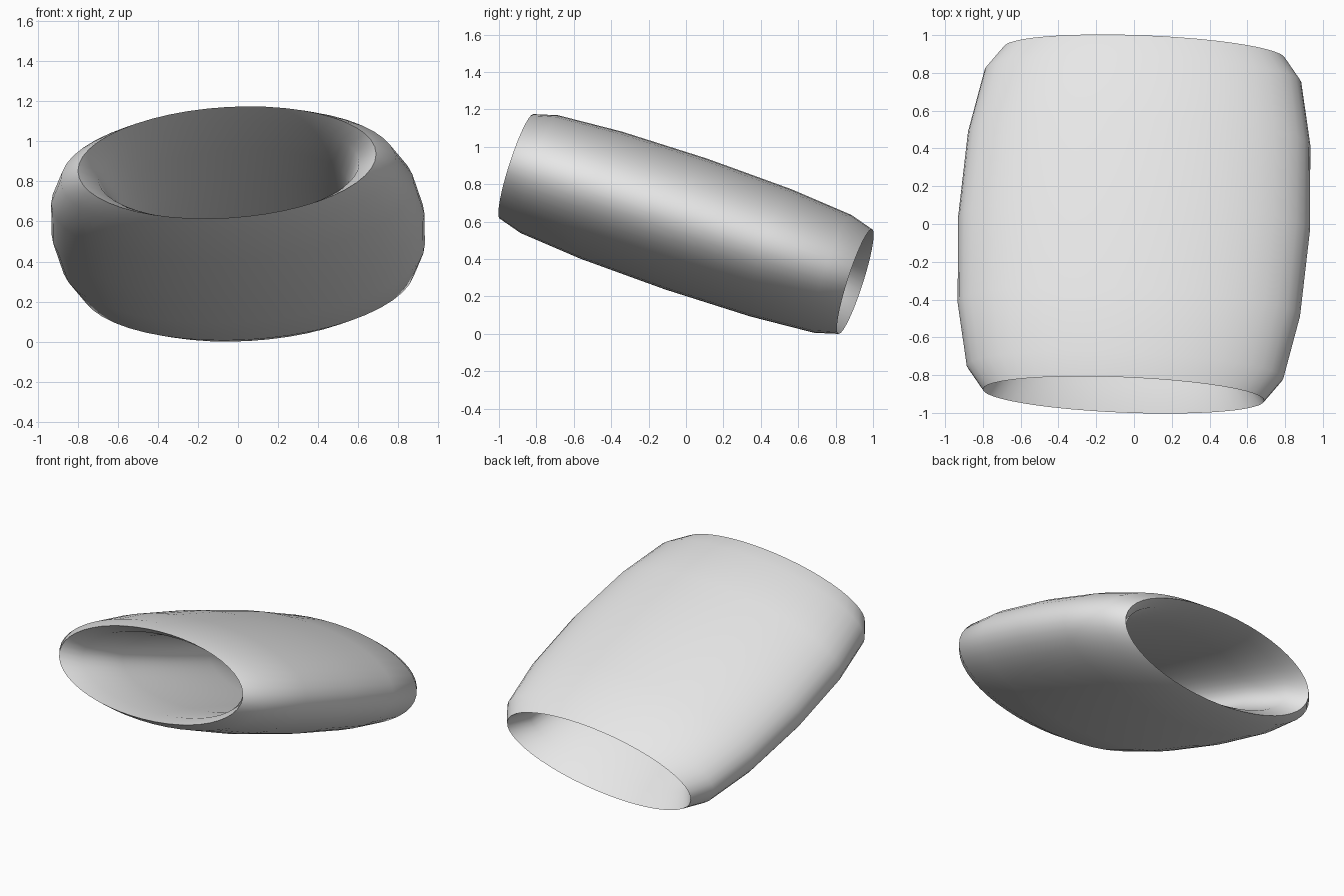
import bpy
from mathutils import Matrix, Vector

cube = bpy.data.objects.get("Cube")
if cube:
    bpy.data.objects.remove(cube, do_unlink=True)

# Plain grey material
grey = bpy.data.materials.new("plain_grey")
grey.use_nodes = True
color = (0.8, 0.8, 0.8, 1.0)
grey.diffuse_color = color
grey.node_tree.nodes["Principled BSDF"].inputs["Base Color"].default_value = color

# Wide ring: a torus stretched along its axis into an open, bulging sleeve
TUBE = 0.25
bpy.ops.mesh.primitive_torus_add(major_segments=48, minor_segments=12,
                                 major_radius=1.0, minor_radius=TUBE)
ring = bpy.context.object
ring.name = "wide_ring"
ring.data.name = "wide_ring"
ring.data.materials.append(grey)

# Half width, half height and half length of the tilted sleeve
width = Vector((0.745, -0.03, 0.042))
height = Vector((0.0, 0.0937, 0.277))
length = Vector((-0.055, -0.905, 0.3075)) / TUBE
stretch = Matrix((width, height, length)).transposed().to_4x4()
ring.data.transform(stretch)
ring.location.z = 0.5875

# Smooth walls with crisp rims
bpy.ops.object.shade_smooth_by_angle()
